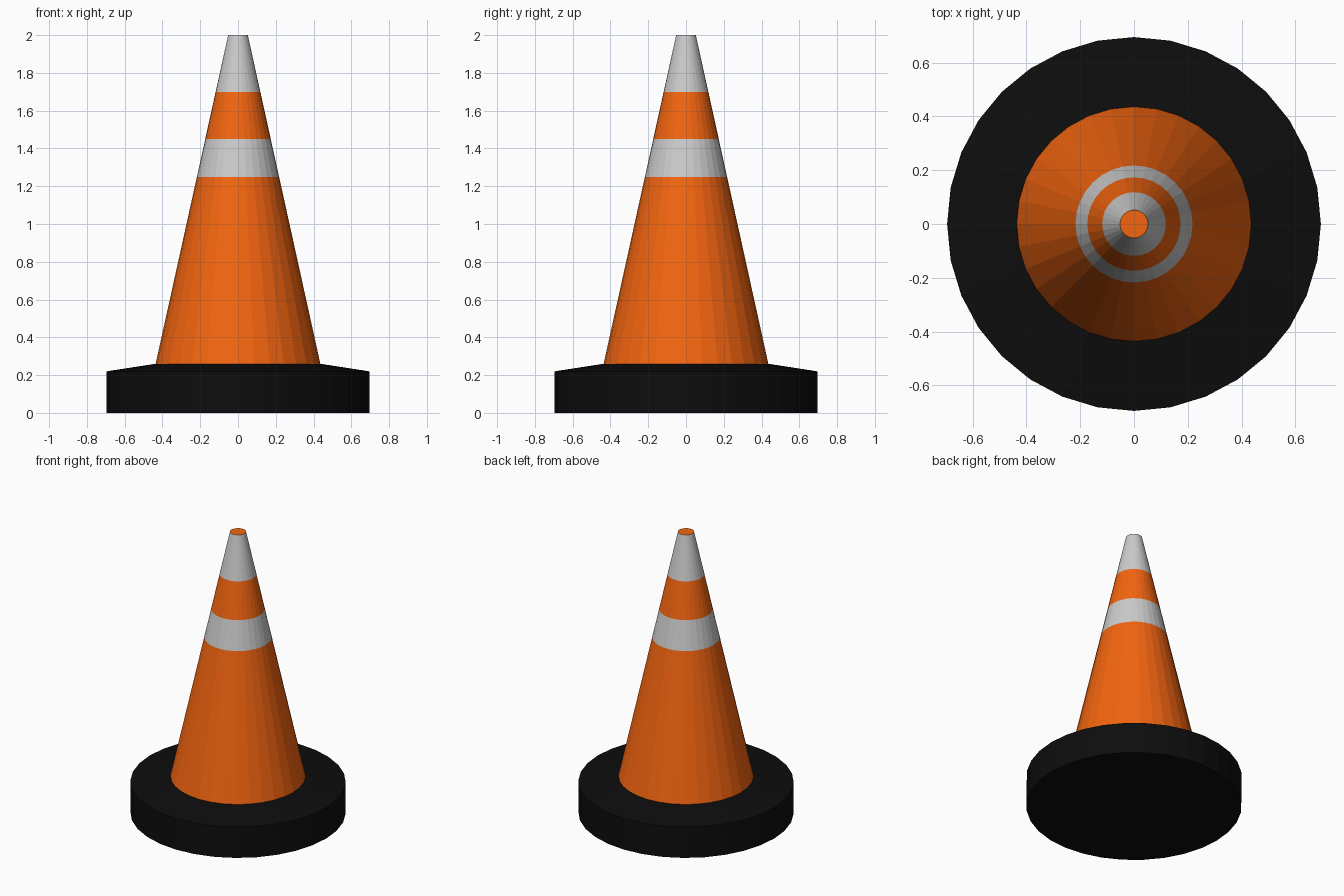
import bpy, bmesh, math

if "Cube" in bpy.data.objects:
    bpy.data.objects.remove(bpy.data.objects["Cube"])

SIDES = 32


def material(name, rgb):
    m = bpy.data.materials.new(name)
    m.diffuse_color = (*rgb, 1)
    m.use_nodes = True
    m.node_tree.nodes["Principled BSDF"].inputs["Base Color"].default_value = m.diffuse_color
    return m


def lathe(name, profile, mats, bands, cap_bottom=False, cap_top=False):
    """Spin (radius, z) profile into flat rings; bands gives each ring's material slot."""
    bm = bmesh.new()
    rings = [[bm.verts.new((r * math.cos(2 * math.pi * i / SIDES),
                            r * math.sin(2 * math.pi * i / SIDES), z))
              for i in range(SIDES)] for r, z in profile]
    for lo, hi, slot in zip(rings, rings[1:], bands):
        for i in range(SIDES):
            j = (i + 1) % SIDES
            bm.faces.new((lo[i], lo[j], hi[j], hi[i])).material_index = slot
    if cap_bottom:
        bm.faces.new(rings[0][::-1])
    if cap_top:
        bm.faces.new(rings[-1])
    mesh = bpy.data.meshes.new(name)
    bm.to_mesh(mesh)
    bm.free()
    for m in mats:
        mesh.materials.append(m)
    obj = bpy.data.objects.new(name, mesh)
    bpy.context.collection.objects.link(obj)
    return obj


orange = material("orange", (0.9, 0.13, 0.005))
silver = material("reflective_grey", (0.55, 0.55, 0.55))
black = material("black_rubber", (0.004, 0.004, 0.004))

# Weighted rubber base with gently sloped top
lathe("base", [(0.695, 0), (0.695, 0.22), (0.436, 0.26)], [black], [0, 0], cap_bottom=True)


# Tapered cone with two reflective stripes and an orange tip cap
def cone_radius(z):
    return 0.436 + (0.052 - 0.436) * (z - 0.26) / (2 - 0.26)


heights = [0.26, 1.25, 1.45, 1.70, 2.0]
lathe("cone", [(cone_radius(z), z) for z in heights], [orange, silver],
      [0, 1, 0, 1], cap_top=True)
